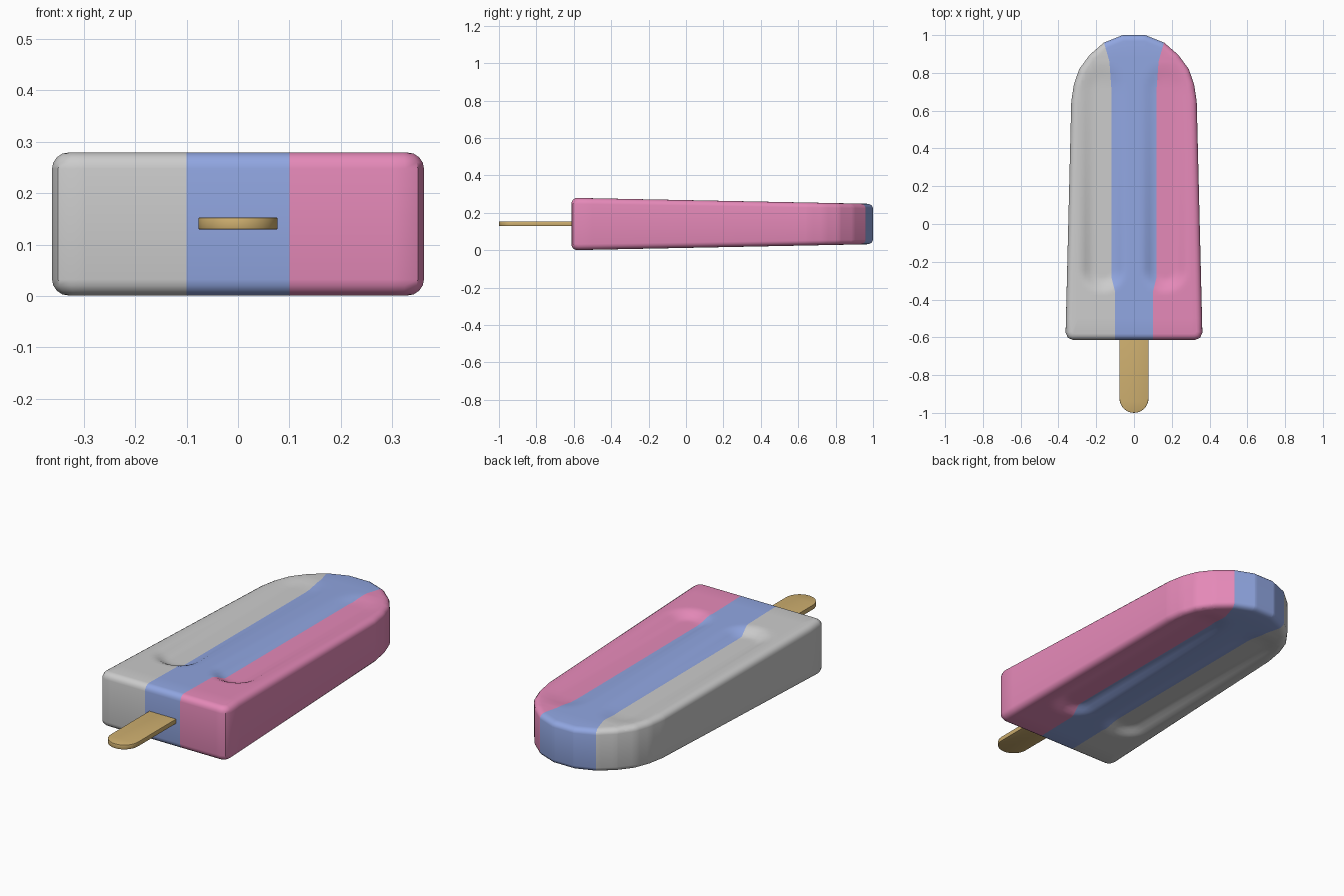
import bpy, bmesh, math
from mathutils import Vector

if "Cube" in bpy.data.objects:
    bpy.data.objects.remove(bpy.data.objects["Cube"])

ZC = 0.14          # mid height of the bar


def material(name, rgb):
    m = bpy.data.materials.new(name)
    m.diffuse_color = (*rgb, 1)
    m.use_nodes = True
    m.node_tree.nodes["Principled BSDF"].inputs["Base Color"].default_value = m.diffuse_color
    return m


def prism(bm, outline, z0, z1, bevel, segments):
    """Extrude an xy outline and round its top and bottom rims."""
    f = bm.faces.new([bm.verts.new((x, y, z0)) for x, y in outline])
    top = bmesh.ops.extrude_face_region(bm, geom=[f])["geom"]
    bmesh.ops.translate(bm, vec=(0, 0, z1 - z0),
                        verts=[v for v in top if isinstance(v, bmesh.types.BMVert)])
    bmesh.ops.recalc_face_normals(bm, faces=bm.faces)
    rims = [e for e in bm.edges if abs(e.verts[0].co.z - e.verts[1].co.z) < 1e-5]
    bmesh.ops.bevel(bm, geom=rims, offset=bevel, segments=segments,
                    profile=0.5, affect='EDGES')


def cut(bm, co, no, y0=-9, y1=9):
    """Slice the faces lying between y0 and y1 along a plane."""
    faces = [f for f in bm.faces if y0 < f.calc_center_median().y < y1]
    geom = faces + list({e for f in faces for e in f.edges}) \
        + list({v for f in faces for v in f.verts})
    bmesh.ops.bisect_plane(bm, geom=geom, plane_co=co, plane_no=no, dist=1e-5)


def finish(bm, name, mats, angle):
    me = bpy.data.meshes.new(name)
    bmesh.ops.recalc_face_normals(bm, faces=bm.faces)
    bm.to_mesh(me)
    bm.free()
    for m in mats:
        me.materials.append(m)
    ob = bpy.data.objects.new(name, me)
    bpy.context.collection.objects.link(ob)
    bpy.ops.object.select_all(action='DESELECT')
    ob.select_set(True)
    bpy.context.view_layer.objects.active = ob
    bpy.ops.object.shade_smooth_by_angle(angle=math.radians(angle))
    return ob


def smooth(t):
    t = max(0.0, min(1.0, t))
    return t * t * (3 - 2 * t)


# Ice bar: rounded slab
right = [(0.325, -0.613), (0.35, -0.603), (0.362, -0.575), (0.332, 0.65),
         (0.318, 0.74), (0.29, 0.82), (0.235, 0.895), (0.16, 0.96), (0.06, 1.0)]
bm = bmesh.new()
prism(bm, right + [(-x, y) for x, y in reversed(right)], 0, 2 * ZC, 0.032, 4)

# Stripe edge (half width of the middle stripe along y)
stripe = [(-0.7, 0.10), (-0.36, 0.10), (-0.28, 0.12), (0.72, 0.12),
          (0.86, 0.13), (1.05, 0.185)]

# Grid lines for the grooves
rows = [-0.5 + 0.02 * i for i in range(15)] + [-0.12 + 0.08 * i for i in range(9)] \
    + [0.56 + 0.04 * i for i in range(9)] + [y for y, _ in stripe[1:-1]]
for y in rows:
    cut(bm, (0, y, 0), (0, 1, 0))
for i in range(-15, 16):
    cut(bm, (i * 0.02 + 0.003, 0, 0), (1, 0, 0))
for (ya, xa), (yb, xb) in zip(stripe, stripe[1:]):
    for s in (-1, 1):
        cut(bm, (s * xa, ya, 0), (s * (yb - ya), -(xb - xa), 0), ya, yb)

# Colours by stripe
def half_stripe(y):
    for (ya, xa), (yb, xb) in zip(stripe, stripe[1:]):
        if y <= yb:
            return xa + (xb - xa) * (y - ya) / (yb - ya)
    return stripe[-1][1]

for f in bm.faces:
    c = f.calc_center_median()
    f.material_index = 1 if abs(c.x) < half_stripe(c.y) else (2 if c.x > 0 else 0)

# Taper towards the tip and press two grooves into both sides
for v in bm.verts:
    x, y, z = v.co
    k = (y + 0.613) / 1.613
    h = (z - ZC) * (1 - 0.23 * k)
    if abs(z - ZC) > ZC - 0.001:
        d = math.hypot(abs(x) - 0.165, y - max(-0.24, min(0.72, y)))
        depth = 0.034 * (1 - 0.8 * k) * smooth((0.125 - d) / 0.075)
        h -= math.copysign(depth, h)
    v.co.z = ZC + h

finish(bm, "ice_bar", [None, material("blue_ice", (0.28, 0.38, 0.75)),
                       material("pink_ice", (0.78, 0.25, 0.48))], 40)

# Wooden stick with a round end
tip = [(0.077 * math.cos(a), -0.923 + 0.077 * math.sin(a))
       for a in (math.pi + math.pi * i / 14 for i in range(15))]
bm = bmesh.new()
prism(bm, tip + [(0.077, -0.3), (-0.077, -0.3)], 0.129, 0.153, 0.003, 2)
finish(bm, "stick", [material("wood", (0.62, 0.43, 0.16))], 35)
